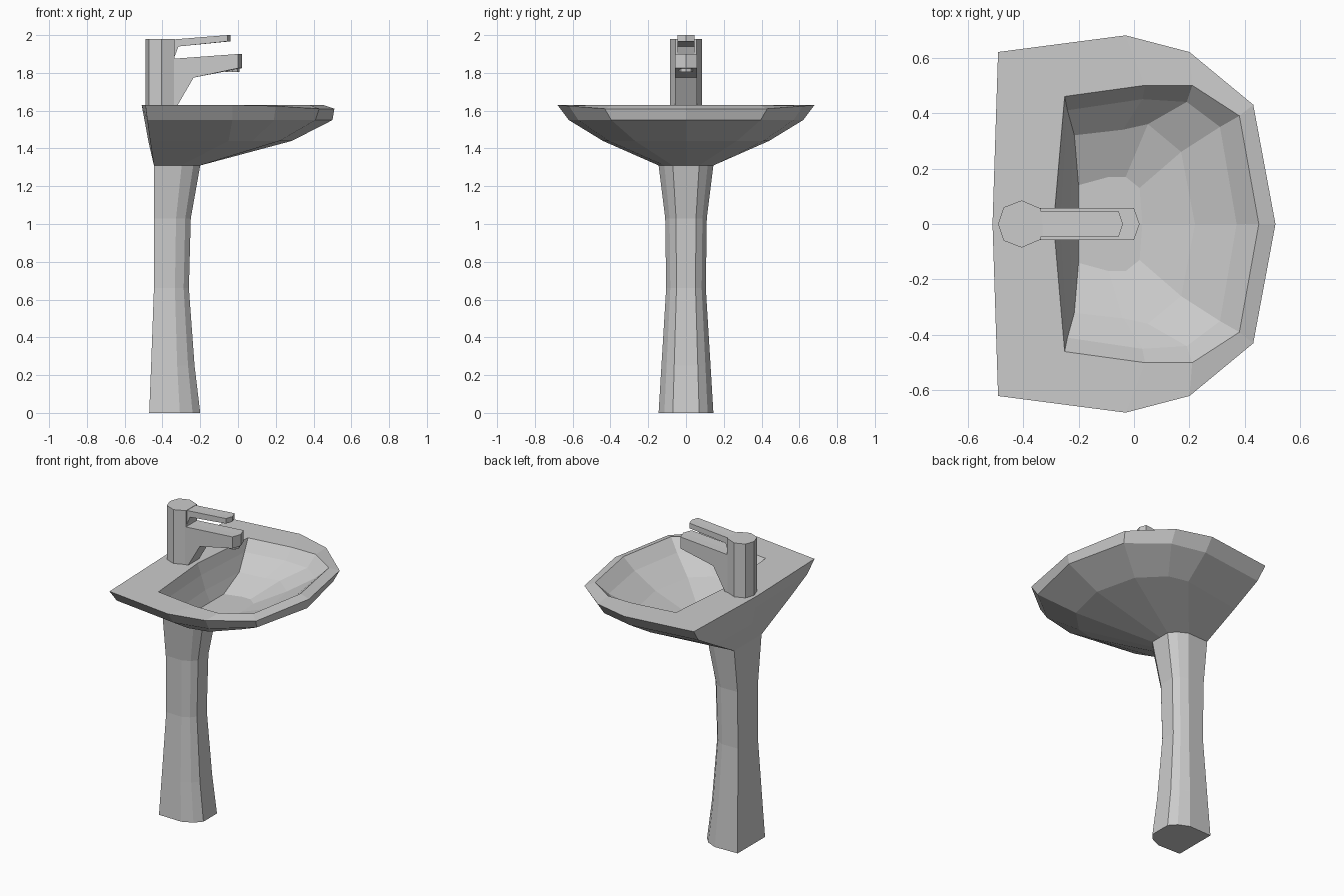
import bpy, bmesh

if "Cube" in bpy.data.objects:
    bpy.data.objects.remove(bpy.data.objects["Cube"])


def loft(name, rings):
    """Skin a list of equal-length closed 3D loops and cap both ends."""
    bm = bmesh.new()
    loops = [[bm.verts.new(p) for p in r] for r in rings]
    n = len(loops[0])
    for a, b in zip(loops, loops[1:]):
        for i in range(n):
            j = (i + 1) % n
            bm.faces.new((a[i], a[j], b[j], b[i]))
    bm.faces.new(loops[0][::-1])
    bm.faces.new(loops[-1])
    bmesh.ops.recalc_face_normals(bm, faces=bm.faces)
    mesh = bpy.data.meshes.new(name)
    bm.to_mesh(mesh)
    bm.free()
    obj = bpy.data.objects.new(name, mesh)
    bpy.context.collection.objects.link(obj)
    return obj


def mirrored(half, z, drops=None):
    """Half outline from back middle to front middle -> full loop at height z."""
    drops = drops or [0] * len(half)
    pts = [(x, y, z - d) for (x, y), d in zip(half, drops)]
    return pts + [(x, -y, h) for x, y, h in pts[-2:0:-1]]


# Basin: outer shell upward, over the rim, down into the bowl
basin = [
    (1.31, [(-.445, 0), (-.445, .14), (-.30, .145), (-.24, .115), (-.20, .07), (-.20, 0)]),
    (1.44, [(-.475, 0), (-.465, .37), (-.05, .44), (.08, .41), (.22, .27), (.285, 0)]),
    (1.55, [(-.495, 0), (-.48, .56), (-.03, .62), (.19, .57), (.41, .395), (.50, 0)]),
    (1.63, [(-.51, 0), (-.49, .62), (-.03, .68), (.20, .62), (.43, .43), (.51, 0)]),
    (1.63, [(-.29, 0), (-.25, .46), (.04, .50), (.21, .50), (.38, .39), (.45, 0)]),
    (1.56, [(-.265, 0), (-.24, .41), (.03, .45), (.19, .44), (.31, .35), (.37, 0)]),
    (1.47, [(-.235, 0), (-.215, .32), (-.04, .34), (.05, .36), (.17, .26), (.22, 0)]),
    (1.40, [(-.20, 0), (-.20, .14), (-.09, .17), (-.03, .17), (.02, .13), (.03, 0)]),
]
rim_drop = [0, 0, 0, .005, .02, .02]
loft("basin", [mirrored(h, z, rim_drop if i == 3 else None)
               for i, (z, h) in enumerate(basin)])

# Pedestal: flat-backed D section (height, back x, front x, half width)
levels = [(0, -.47, -.20, .145), (.25, -.46, -.23, .13), (.66, -.445, -.26, .105),
          (1.03, -.445, -.25, .11), (1.31, -.445, -.20, .145)]
section = [(0, 0), (0, .97), (.6, 1), (.85, .79), (1, .48), (1, 0)]
loft("pedestal", [mirrored([(b + (f - b) * u, w * v) for u, v in section], z)
                  for z, b, f, w in levels])

# Tap body: faceted column standing on the rear deck
body = [(-.49, 0), (-.47, .06), (-.405, .085), (-.335, .055), (-.335, 0)]
loft("tap_body", [mirrored(body, z) for z in (1.62, 1.98)])


def side_profile(name, profile, width, nose):
    """Side profile lofted across y, with its tip pushed out at the middle."""
    tip = max(x for x, z in profile)
    loft(name, [[(x + (nose if y == 0 and x == tip else 0), y, z) for x, z in profile]
                for y in (-width, 0, width)])


# Spout with its sloping foot, and lever handle
side_profile("tap_spout", [(-.37, 1.62), (-.325, 1.62), (-.235, 1.775), (0, 1.825),
                           (0, 1.90), (-.34, 1.875), (-.37, 1.875)], .057, .02)
side_profile("tap_lever", [(-.38, 1.87), (-.34, 1.875), (-.315, 1.94), (-.055, 1.967),
                           (-.055, 2.0), (-.33, 1.978), (-.38, 1.978)], .045, .015)

# Aerator under the spout tip
bpy.ops.mesh.primitive_cylinder_add(vertices=8, radius=.037, depth=.04,
                                    location=(-.03, 0, 1.825))
bpy.context.object.name = "tap_aerator"
